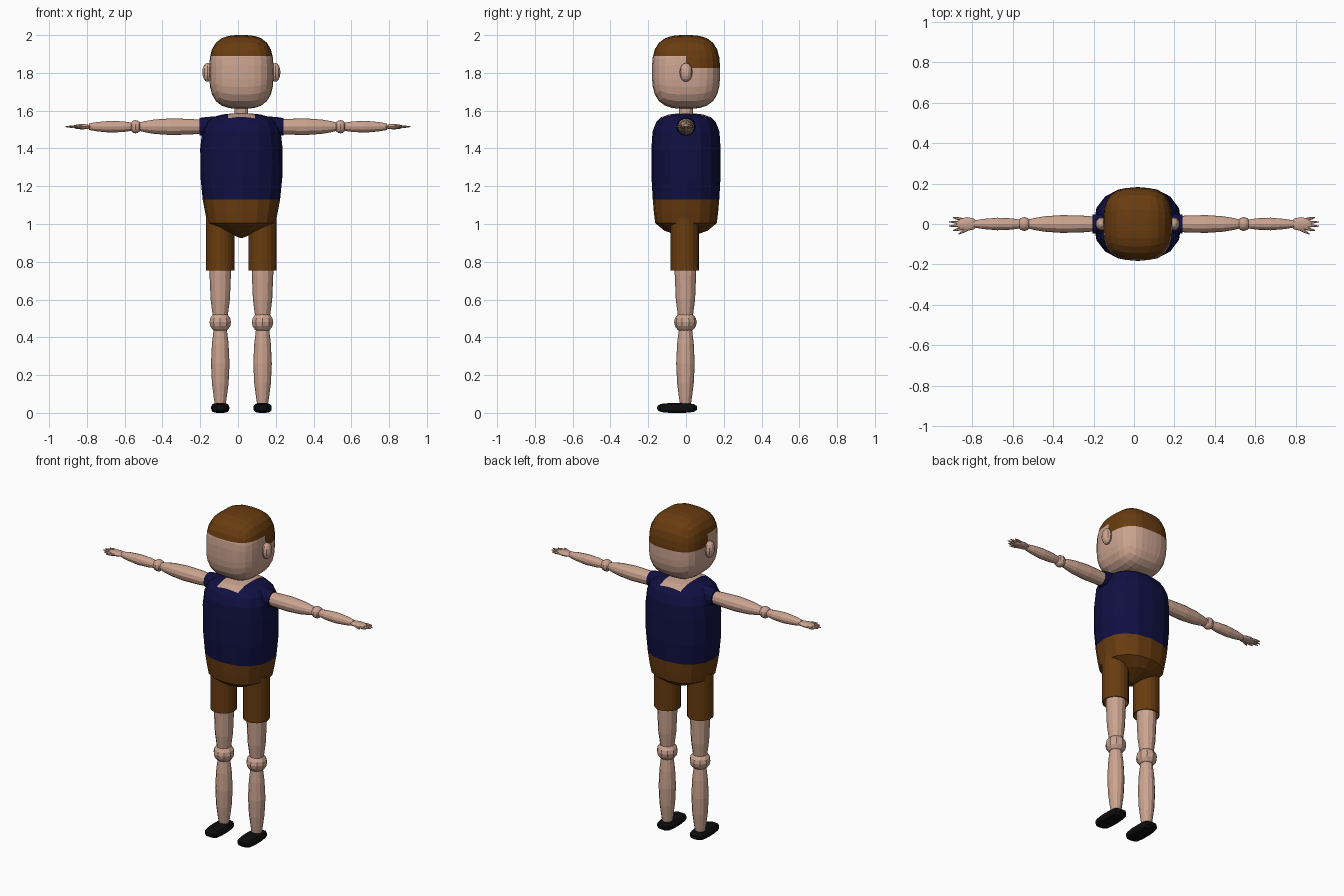
import bpy, bmesh, math
from mathutils import Vector, Matrix

if "Cube" in bpy.data.objects:
    bpy.data.objects.remove(bpy.data.objects["Cube"], do_unlink=True)


def material(name, rgb):
    m = bpy.data.materials.new(name)
    m.use_nodes = True
    m.diffuse_color = (*rgb, 1)
    m.node_tree.nodes["Principled BSDF"].inputs["Base Color"].default_value = (*rgb, 1)
    return m


SKIN = material("skin", (0.60, 0.37, 0.28))
BROWN = material("brown", (0.14, 0.045, 0.005))
NAVY = material("navy", (0.005, 0.005, 0.055))
BLACK = material("black", (0.004, 0.004, 0.004))

CX = 0.018  # centre line of head, torso and legs


def finish(name, bm, mats, rule=None):
    bmesh.ops.recalc_face_normals(bm, faces=bm.faces[:])
    if rule:
        for f in bm.faces:
            f.material_index = rule(f.calc_center_median())
    me = bpy.data.meshes.new(name)
    bm.to_mesh(me)
    bm.free()
    for m in mats:
        me.materials.append(m)
    ob = bpy.data.objects.new(name, me)
    bpy.context.collection.objects.link(ob)
    return ob


def spow(v, p):
    return math.copysign(abs(v) ** p, v)


def loft(rings, n=16, power=2.0):
    """Closed body from rings of (height, x radius, y radius)."""
    bm = bmesh.new()
    loops = []
    for z, rx, ry in rings:
        angles = [2 * math.pi * i / n for i in range(n)]
        loops.append([bm.verts.new((rx * spow(math.cos(a), 2 / power),
                                    ry * spow(math.sin(a), 2 / power), z)) for a in angles])
    for a, b in zip(loops, loops[1:]):
        for i in range(n):
            j = (i + 1) % n
            bm.faces.new((a[i], a[j], b[j], b[i]))
    for loop in (loops[0], loops[-1]):
        bm.faces.new(loop)
    return bm


def limb(name, start, end, profile, mat, n=12, flat=1.0):
    """Round limb between two points; profile holds (fraction, radius)."""
    start, end = Vector(start), Vector(end)
    d = end - start
    bm = loft([(t * d.length, r, r) for t, r in profile], n)
    bm.transform(Matrix.Translation(start) @ Matrix.Diagonal((1, 1, flat, 1))
                 @ d.to_track_quat('Z', 'Y').to_matrix().to_4x4())
    return finish(name, bm, [mat])


def ball(name, centre, size, mat, u=10, v=8):
    bm = bmesh.new()
    bmesh.ops.create_uvsphere(bm, u_segments=u, v_segments=v, radius=1)
    bm.transform(Matrix.Translation(centre) @ Matrix.Diagonal((*size, 1)))
    return finish(name, bm, [mat])


def rounded_box(centre, size, power, cuts):
    bm = bmesh.new()
    bmesh.ops.create_cube(bm, size=2)
    bmesh.ops.subdivide_edges(bm, edges=bm.edges[:], cuts=cuts, use_grid_fill=True)
    for v in bm.verts:
        # even out the facets, then pull onto the rounded surface
        c = Vector([math.tan(k * math.pi / 4) for k in v.co])
        c /= sum(abs(k) ** power for k in c) ** (1 / power)
        v.co = Vector(centre) + Vector([a * b for a, b in zip(c, size)])
    return bm


def cut(bm, point, normal):
    bmesh.ops.bisect_plane(bm, geom=bm.verts[:] + bm.edges[:] + bm.faces[:],
                           plane_co=point, plane_no=normal, dist=1e-5)


# Head with painted hair: a cap that drops lower at the back
head = rounded_box((CX, 0, 1.805), (0.17, 0.18, 0.195), 3.0, 7)
for z in (1.89, 1.825):
    cut(head, (0, 0, z), (0, 0, 1))
cut(head, (0, 0, 0), (0, 1, 0))
finish("head", head, [SKIN, BROWN],
       lambda c: int(c.z > 1.89 or (c.y > 0 and c.z > 1.825)))

# Neck
limb("neck", (CX, 0, 1.56), (CX, 0, 1.65), [(0, 0.036), (1, 0.036)], SKIN)

# Torso: shirt above, shorts below, open neckline on top
torso = loft([(0.925, 0.004, 0.004), (0.965, 0.10, 0.115), (1.005, 0.18, 0.163),
              (1.06, 0.192, 0.17), (1.13, 0.205, 0.176), (1.25, 0.217, 0.183),
              (1.40, 0.218, 0.183), (1.49, 0.208, 0.177), (1.54, 0.187, 0.157),
              (1.565, 0.155, 0.132), (1.58, 0.10, 0.09), (1.586, 0.04, 0.04)], 16, 2.3)
torso.transform(Matrix.Translation((CX, 0, 0)))
for s in (-1, 1):
    cut(torso, (CX + s * 0.072, 0, 0), (1, 0, 0))
    cut(torso, (0, s * 0.128, 0), (0, 1, 0))


def torso_rule(c):
    if c.z < 1.13:
        return 1
    return 2 if c.z > 1.56 and abs(c.x - CX) < 0.072 and abs(c.y) < 0.128 else 0


finish("torso", torso, [NAVY, BROWN, SKIN], torso_rule)

ARM_Z = 1.515
for side, s in (("left", 1), ("right", -1)):
    # Ear
    ball(side + "_ear", (CX + s * 0.18, 0, 1.803), (0.028, 0.034, 0.05), SKIN)

    # Sleeve
    limb(side + "_sleeve", (CX + s * 0.14, 0, ARM_Z), (CX + s * 0.222, 0, ARM_Z),
         [(0, 0.055), (0.7, 0.05), (1, 0.046)], NAVY)

    # Arm
    limb(side + "_upper_arm", (s * 0.18, 0, ARM_Z), (s * 0.53, 0, ARM_Z),
         [(0, 0.035), (0.2, 0.041), (0.5, 0.044), (0.75, 0.038), (0.9, 0.029), (1, 0.02)], SKIN)
    ball(side + "_elbow", (s * 0.542, 0, ARM_Z), (0.033, 0.035, 0.035), SKIN)
    limb(side + "_forearm", (s * 0.56, 0, ARM_Z), (s * 0.79, 0, ARM_Z),
         [(0, 0.021), (0.2, 0.028), (0.5, 0.031), (0.8, 0.025), (1, 0.017)], SKIN)

    # Hand
    ball(side + "_palm", (s * 0.825, 0, ARM_Z), (0.055, 0.034, 0.014), SKIN)
    tip = [(0, 0.008), (0.6, 0.007), (1, 0.002)]
    for i, reach in enumerate((0.895, 0.915, 0.913, 0.895)):
        y = (i - 1.5) * 0.014
        limb(f"{side}_finger_{i + 1}", (s * 0.84, y, ARM_Z), (s * reach, y * 1.5, ARM_Z),
             tip, SKIN, 6)
    limb(side + "_thumb", (s * 0.81, -0.02, ARM_Z), (s * 0.868, -0.05, ARM_Z), tip, SKIN, 6)

    # Shorts leg, with a rim turned inside
    x = CX + s * 0.112
    tube = loft([(1.03, 0.075, 0.075), (0.755, 0.075, 0.075), (0.755, 0.07, 0.07),
                 (0.80, 0.07, 0.07)], 20)
    tube.transform(Matrix.Translation((x, -0.006, 0)))
    finish(side + "_shorts_leg", tube, [BROWN])

    # Leg
    limb(side + "_thigh", (x, -0.003, 0.90), (x, -0.003, 0.50),
         [(0, 0.058), (0.4, 0.057), (0.75, 0.051), (1, 0.038)], SKIN)
    ball(side + "_knee", (x, -0.003, 0.48), (0.06, 0.06, 0.055), SKIN)
    limb(side + "_shin", (x, -0.003, 0.45), (x, -0.003, 0.03),
         [(0, 0.034), (0.2, 0.044), (0.45, 0.049), (0.7, 0.044), (0.9, 0.033), (1, 0.026)], SKIN)

    # Shoe
    shoe = rounded_box((x, -0.047, 0.026), (0.048, 0.106, 0.026), 3.5, 3)
    finish(side + "_shoe", shoe, [BLACK])
